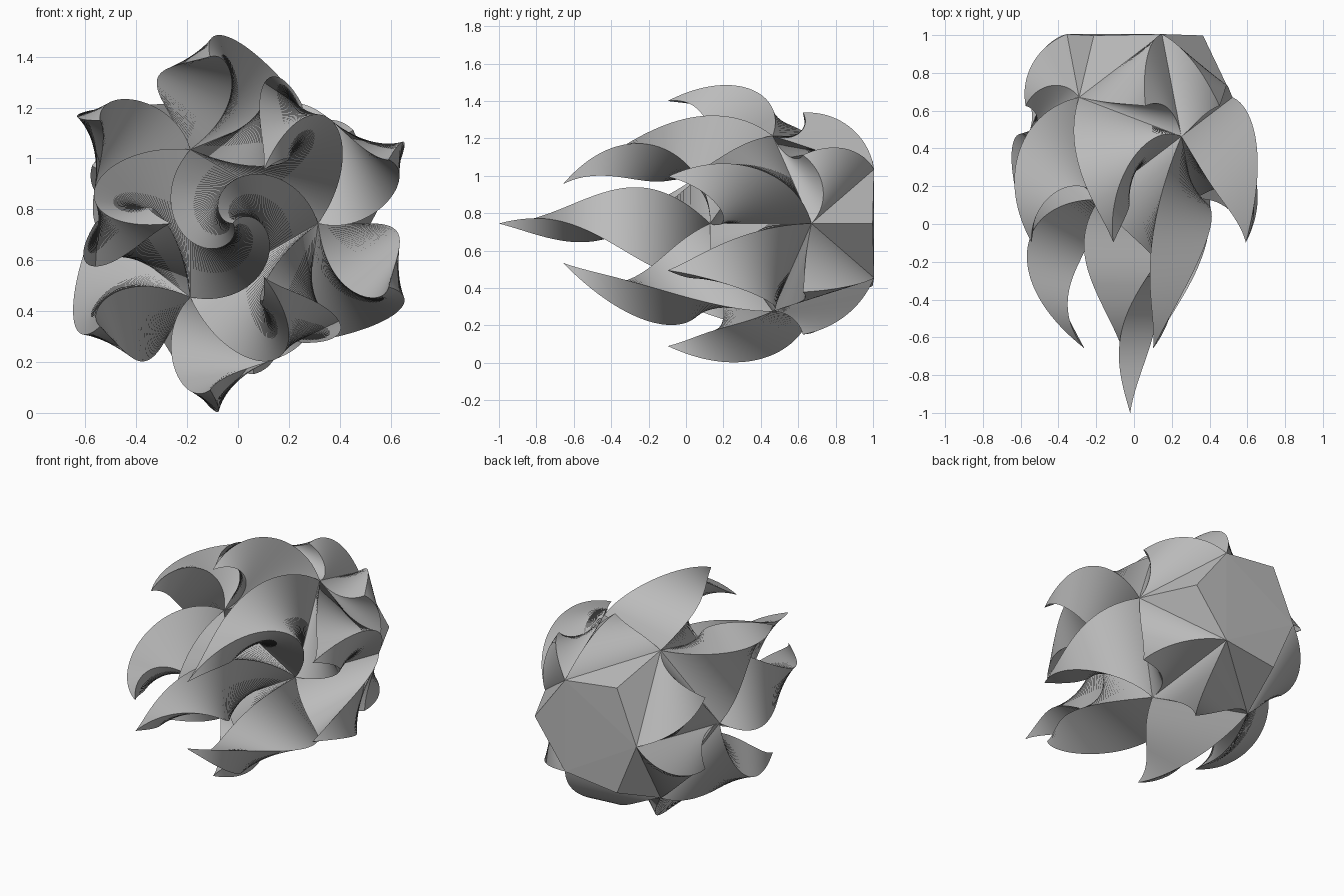
import bpy, bmesh
from math import cos, sin, pi, radians, degrees, acos
from mathutils import Vector, Matrix

cube = bpy.data.objects.get("Cube")
if cube:
    bpy.data.objects.remove(cube, do_unlink=True)

grey = bpy.data.materials.new("plain_grey")
grey.use_nodes = True
grey.diffuse_color = (0.5, 0.5, 0.5, 1)
grey.node_tree.nodes["Principled BSDF"].inputs["Base Color"].default_value = (0.5, 0.5, 0.5, 1)

CENTRE = Vector((-0.02, 0.567, 0.745))
FRONT = Vector((0, -1, 0))
EDGE = 0.58
STEPS = 64
TWIST_PER_LENGTH = pi / 1.13


def icosahedron_faces():
    """Triangles of an icosahedron with one face turned to the front."""
    r = EDGE / 3 ** 0.5
    layers = [(r, -0.7558, 0), (r * 1.618, -0.1784, 60),
              (r * 1.618, 0.1784, 0), (r, 0.7558, 60)]
    pts = []
    for rad, depth, start in layers:
        for k in range(3):
            a = radians(start + 120 * k)
            pts.append(CENTRE + Vector((rad * cos(a), depth * EDGE, rad * sin(a))))
    faces = []
    n = len(pts)
    for i in range(n):
        for j in range(i + 1, n):
            for k in range(j + 1, n):
                tri = [pts[i], pts[j], pts[k]]
                if all((tri[m] - tri[m - 1]).length < EDGE * 1.05 for m in range(3)):
                    out = sum(tri, Vector()) / 3 - CENTRE
                    if (tri[1] - tri[0]).cross(tri[2] - tri[0]).dot(out) < 0:
                        tri.reverse()
                    faces.append(tri)
    return faces


def add_spike(bm, tri, length, bend, steps):
    """Raise a triangle to a point, twisting it and swinging it towards the front."""
    base = sum(tri, Vector()) / 3
    normal = (base - CENTRE).normalized()
    axis = normal.cross(FRONT)
    ring = [bm.verts.new(p) for p in tri]
    for s in range(1, steps + 1):
        t = s / steps
        swing = Matrix.Rotation(bend * t, 3, axis) if bend else Matrix.Identity(3)
        if s == steps:
            tip = bm.verts.new(base + swing @ normal * length)
            for k in range(3):
                bm.faces.new((ring[k - 1], ring[k], tip))
            break
        twist = Matrix.Rotation(TWIST_PER_LENGTH * length * t, 3, normal)
        new = [bm.verts.new(base + swing @ (normal * length * t + twist @ (p - base) * (1 - t)))
               for p in tri]
        for k in range(3):
            bm.faces.new((ring[k - 1], ring[k], new[k], new[k - 1]))
        ring = new


def finish(name, bm, smooth):
    mesh = bpy.data.meshes.new(name)
    bm.to_mesh(mesh)
    bm.free()
    mesh.materials.append(grey)
    ob = bpy.data.objects.new(name, mesh)
    bpy.context.collection.objects.link(ob)
    if smooth:
        bpy.ops.object.select_all(action='DESELECT')
        ob.select_set(True)
        bpy.context.view_layer.objects.active = ob
        bpy.ops.object.shade_smooth_by_angle(angle=radians(30))


# Rings of faces: name, largest angle from the front, height, bend, steps
RINGS = [("front_spike", 10, 1.13, 0, STEPS),
         ("inner_spikes", 50, 0.9, 45, STEPS),
         ("side_spikes", 80, 0.575, 45, STEPS),
         ("rear_spikes", 120, 0.205, 45, STEPS),
         ("back_pyramids", 150, 0.14, 0, 1),
         ("back_plate", 181, 0, 0, 0)]

meshes = [bmesh.new() for _ in RINGS]
for tri in icosahedron_faces():
    out = (sum(tri, Vector()) / 3 - CENTRE).normalized()
    angle = degrees(acos(max(-1, min(1, out.dot(FRONT)))))
    index = next(i for i, ring in enumerate(RINGS) if angle < ring[1])
    _, _, height, bend, steps = RINGS[index]
    if steps:
        add_spike(meshes[index], tri, height, radians(bend), steps)
    else:
        meshes[index].faces.new([meshes[index].verts.new(p) for p in tri])

for ring, bm in zip(RINGS, meshes):
    finish(ring[0], bm, ring[4] > 1)
